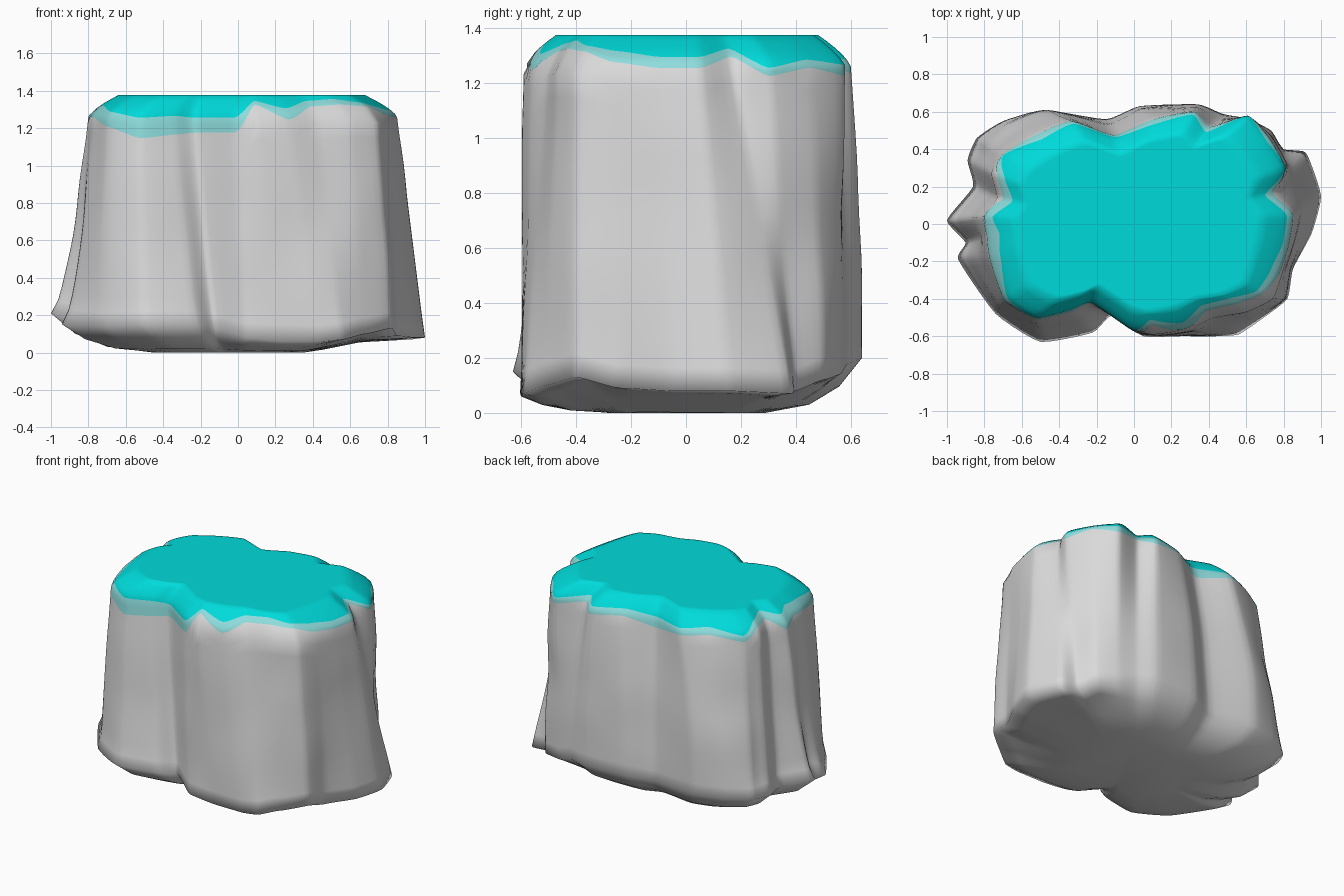
import bpy
import bmesh
from mathutils import Vector, noise

default_cube = bpy.data.objects.get("Cube")
if default_cube:
    bpy.data.objects.remove(default_cube, do_unlink=True)

TOP = 1.376      # flat top
RIM = 1.26       # height where the wall rolls over into the top
SPLITS = 5       # columns between two outline points
WALL_ROWS = 14
FIRST_BORDER = 3 + WALL_ROWS
FIRST_CAP = FIRST_BORDER + 2

# Outline of the rock: foot x, foot y, rim x, rim y, going round from the left side
OUTLINE = [
    (1.0, .15, .85, .05), (.92, .38, .77, .17), (.8, .4, .81, .3), (.73, .5, .73, .45),
    (.6, .56, .61, .58), (.47, .59, .41, .52), (.34, .64, .32, .6), (.03, .63, .1, .56),
    (-.15, .56, -.1, .47), (-.48, .61, -.33, .55), (-.7, .55, -.52, .48), (-.84, .46, -.7, .37),
    (-.89, .34, -.76, .27), (-.86, .2, -.73, .14), (-1.0, .02, -.8, .04), (-.9, -.1, -.79, -.06),
    (-.94, -.19, -.77, -.19), (-.74, -.48, -.69, -.41), (-.5, -.63, -.52, -.5),
    (-.22, -.58, -.34, -.46), (-.12, -.49, -.23, -.42), (.05, -.6, -.02, -.56),
    (.25, -.6, .1, -.59), (.45, -.6, .27, -.56), (.56, -.59, .42, -.5), (.68, -.51, .6, -.47),
    (.82, -.4, .74, -.4), (.85, -.24, .79, -.26), (.95, -.05, .83, -.1),
]
# Lower edge of the bright cap, in hundredths below the top, and depth of its pale border
CAP_DROP = [8, 5, 12, 9, 11, 7, 9, 7, 10, 9, 7, 11, 5, 4, 7, 5, 6, 9, 12, 11, 12, 12,
            3, 7, 3, 2, 4, 6, 8]
BORDER = [4, 3, 3, 3, 4, 4, 5, 4, 7, 4, 4, 4, 3, 4, 9, 6, 6, 8, 11, 10, 8, 8,
          2, 6, 3, 3, 2, 4, 4]
# Height of the foot's edge above the ground, in hundredths
FOOT_EDGE = [8, 7, 8, 12, 14, 18, 20, 20, 18, 20, 20, 20, 20, 19, 21, 18, 15, 14, 15, 15,
             13, 8, 6, 6, 7, 10, 13, 9, 8]


def make_material(name, colour):
    mat = bpy.data.materials.new(name)
    mat.use_nodes = True
    rgba = (*colour, 1.0)
    mat.diffuse_color = rgba
    mat.node_tree.nodes["Principled BSDF"].inputs["Base Color"].default_value = rgba
    return mat


def spline(values, i, t):
    """Slightly softened path through a closed list of outline points."""
    n = len(values)
    a, b, c, d = (Vector(values[(i + k) % n]) for k in (-1, 0, 1, 2))
    m0, m1 = (c - a) * 0.25, (d - b) * 0.25
    t2, t3 = t * t, t * t * t
    return (b * (2 * t3 - 3 * t2 + 1) + m0 * (t3 - 2 * t2 + t)
            + c * (3 * t2 - 2 * t3) + m1 * (t3 - t2))


def stepped(values, i, t):
    """Value between two neighbours, easing in and out, in hundredths."""
    s = t * t * (3 - 2 * t)
    return (values[i] * (1 - s) + values[(i + 1) % len(values)] * s) / 100


def underside_point(foot, edge, scale, height):
    """Point on the chamfered underside, which lifts towards the left side."""
    lift = 0.15 * max(0.0, foot.x * scale - 0.35)
    z = min(edge * 0.9, edge * height + lift)
    return Vector((foot.x * scale, foot.y * scale, z))


def surface_point(foot, rim, edge, z):
    """Point of one column at height z: leaning wall, then rounded shoulder."""
    if z <= RIM:
        t = max(0.0, (z - edge) / (RIM - edge))
        # the back stays upright for longer, the right side leans in early
        lean = 0.8 + 0.2 * foot.x + 6 * max(0.0, foot.y - 0.42)
        p = foot.lerp(rim, t ** lean)
        dent = noise.noise(Vector((p.x * 3, p.y * 3, z * 2.5)))
        p = p * (1 + 0.08 * dent * t * (1 - t))
    else:
        s = min(1.0, (z - RIM) / (TOP - RIM))
        p = rim * (1 - 0.2 * s ** 1.4)
    return Vector((p.x, p.y, z))


def column(i, t):
    """All points of one column from underside to top."""
    v = spline(OUTLINE, i, t)
    foot, rim = Vector((v[0], v[1])), Vector((v[2], v[3]))
    edge = stepped(FOOT_EDGE, i, t)
    cap = TOP - stepped(CAP_DROP, i, t)
    border = cap - stepped(BORDER, i, t)
    pts = [underside_point(foot, edge, k, h) for k, h in ((0.45, 0), (0.7, 0.15), (0.87, 0.48))]
    pts += [surface_point(foot, rim, edge, edge + (border - edge) * k / WALL_ROWS)
            for k in range(WALL_ROWS)]
    pts += [surface_point(foot, rim, edge, border + (cap - border) * k / 2) for k in range(2)]
    pts += [surface_point(foot, rim, edge, cap + (TOP - cap) * k / 4) for k in range(5)]
    inner = pts[-1]
    pts.append(Vector((inner.x * 0.95, inner.y * 0.95, TOP)))
    return pts


# Rock body: columns joined into a closed skin, coloured by row
bm = bmesh.new()
columns = [[bm.verts.new(p) for p in column(i, k / SPLITS)]
           for i in range(len(OUTLINE)) for k in range(SPLITS)]
for a, b in zip(columns, columns[1:] + columns[:1]):
    for row in range(len(a) - 1):
        face = bm.faces.new((a[row], b[row], b[row + 1], a[row + 1]))
        face.material_index = 2 if row >= FIRST_CAP else 1 if row >= FIRST_BORDER else 0
bm.faces.new([c[0] for c in reversed(columns)])
bm.faces.new([c[-1] for c in columns]).material_index = 2
for face in bm.faces:
    face.smooth = True
bmesh.ops.recalc_face_normals(bm, faces=bm.faces)

mesh = bpy.data.meshes.new("rock_block")
bm.to_mesh(mesh)
bm.free()
for name, colour in (("stone grey", (0.7, 0.7, 0.7)),
                     ("pale turquoise", (0.27, 0.72, 0.72)),
                     ("bright turquoise", (0.0, 0.7, 0.7))):
    mesh.materials.append(make_material(name, colour))
rock = bpy.data.objects.new("rock_block", mesh)
bpy.context.collection.objects.link(rock)
